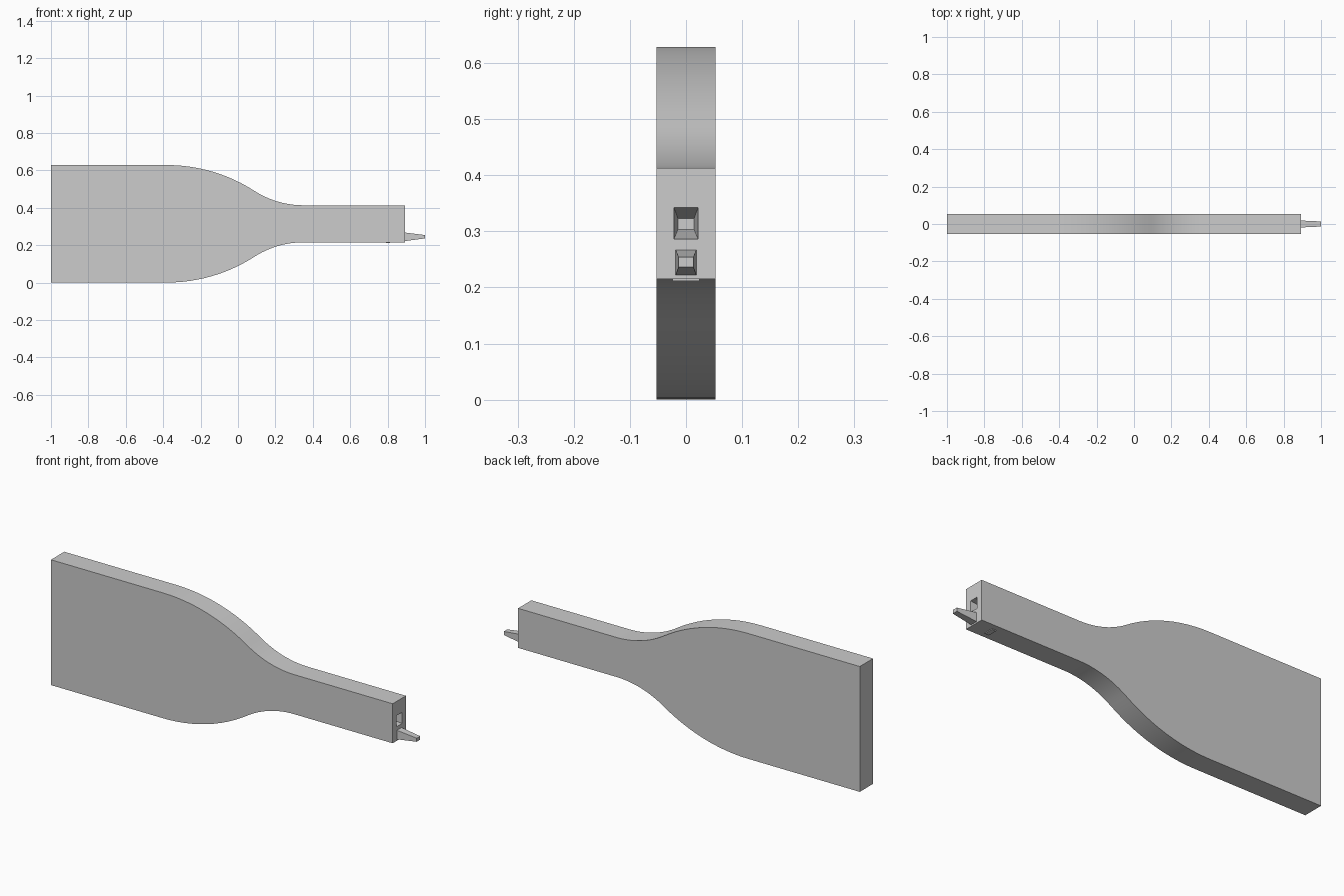
import bpy
import bmesh
import math

old = bpy.data.objects.get("Cube")
if old:
    bpy.data.objects.remove(old, do_unlink=True)

# Single plain grey
grey = bpy.data.materials.new("plain grey")
grey.use_nodes = True
colour = (0.604, 0.604, 0.604, 1)
grey.diffuse_color = colour
grey.node_tree.nodes["Principled BSDF"].inputs["Base Color"].default_value = colour

HALF_T = 0.0525                      # half thickness of the board
MID_Z = 0.314                        # centre line height
BLADE_H, NECK_H = 0.314, 0.099       # half heights
BACK, END = -1.0, 0.894
CURVE_START, CURVE_END = -0.38, 0.35
STEPS = 12


def add_object(name, bm):
    bmesh.ops.recalc_face_normals(bm, faces=bm.faces)
    mesh = bpy.data.meshes.new(name)
    bm.to_mesh(mesh)
    bm.free()
    mesh.materials.append(grey)
    obj = bpy.data.objects.new(name, mesh)
    bpy.context.collection.objects.link(obj)
    return obj


def fit_to_rectangle(verts, x, half_y, low, high):
    """Move four corners onto an upright rectangle at x."""
    mid_y = sum(v.co.y for v in verts) / 4
    mid_z = sum(v.co.z for v in verts) / 4
    for v in verts:
        y = half_y if v.co.y > mid_y else -half_y
        z = high if v.co.z > mid_z else low
        v.co = (x, y, z)


def add_tapered_block(name, near, far):
    """Box between two upright rectangles (x, half_y, low, high)."""
    bm = bmesh.new()
    bmesh.ops.create_cube(bm, size=1)
    near_verts = [v for v in bm.verts if v.co.x < 0]
    far_verts = [v for v in bm.verts if v.co.x > 0]
    fit_to_rectangle(near_verts, *near)
    fit_to_rectangle(far_verts, *far)
    return add_object(name, bm)


def shoulder():
    """Two tangent arcs, convex then concave, as (x, half height)."""
    run, drop = CURVE_END - CURVE_START, BLADE_H - NECK_H
    angle = 2 * math.atan(drop / run)
    total_r = run / math.sin(angle)
    big_r = total_r * 0.64
    small_r = total_r - big_r
    angles = [angle * i / STEPS for i in range(STEPS + 1)]
    convex = [(CURVE_START + big_r * math.sin(a),
               BLADE_H - big_r * (1 - math.cos(a))) for a in angles]
    concave = [(CURVE_END - small_r * math.sin(a),
                NECK_H + small_r * (1 - math.cos(a))) for a in angles]
    return convex + concave[-2::-1]


# Board: mirrored outline extruded through its thickness
upper = [(BACK, BLADE_H)] + shoulder() + [(END, NECK_H)]
outline = upper + [(x, -h) for x, h in reversed(upper)]
bm = bmesh.new()
front = bm.faces.new([bm.verts.new((x, -HALF_T, MID_Z + h)) for x, h in outline])
result = bmesh.ops.extrude_face_region(bm, geom=[front], use_keep_orig=True)
for item in result["geom"]:
    if isinstance(item, bmesh.types.BMVert):
        item.co.y = HALF_T
bmesh.ops.recalc_face_normals(bm, faces=bm.faces)

# Tapered socket sunk into the neck end
end = next(f for f in bm.faces if all(abs(v.co.x - END) < 1e-4 for v in f.verts))
bmesh.ops.inset_region(bm, faces=[end], thickness=0.02)
fit_to_rectangle(end.verts, END, 0.0215, 0.286, 0.342)
bmesh.ops.inset_region(bm, faces=[end], thickness=0.005)
fit_to_rectangle(end.verts, END - 0.11, 0.0145, 0.303, 0.323)
board = add_object("board", bm)
bpy.context.view_layer.objects.active = board
board.select_set(True)
bpy.ops.object.shade_smooth_by_angle(angle=math.radians(30))

# Tapered peg below the socket
add_tapered_block("peg", (END, 0.0185, 0.222, 0.267), (1.0, 0.0135, 0.236, 0.254))

# Small raised tab on the underside of the neck
add_tapered_block("underside_tab", (0.79, 0.024, 0.211, 0.217), (0.813, 0.024, 0.211, 0.217))
